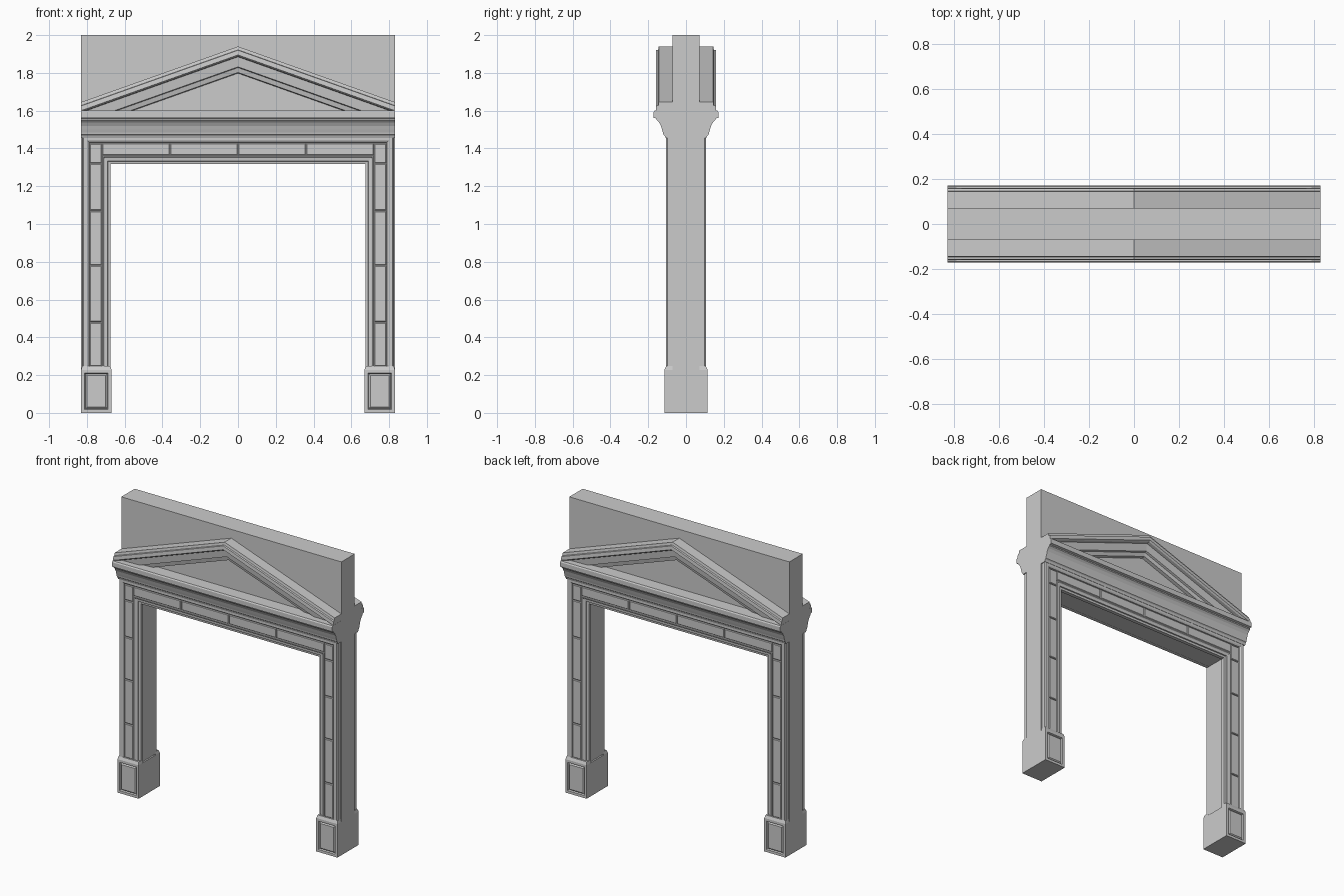
import bpy, bmesh, math
from mathutils import Vector

if "Cube" in bpy.data.objects:
    bpy.data.objects.remove(bpy.data.objects["Cube"], do_unlink=True)

stone = bpy.data.materials.new("grey stone")
stone.use_nodes = True
GREY = (0.6, 0.6, 0.6, 1)
stone.diffuse_color = GREY
stone.node_tree.nodes["Principled BSDF"].inputs["Base Color"].default_value = GREY

HALF, OPEN, OPEN_TOP = 0.83, 0.674, 1.317
SLOPE, SHELF = 0.355, 1.6


def finish(bm, name, both=False):
    """Turn a bmesh into an object, with a turned copy on the back if wanted."""
    bmesh.ops.remove_doubles(bm, verts=bm.verts, dist=1e-5)
    bmesh.ops.recalc_face_normals(bm, faces=bm.faces)
    mesh = bpy.data.meshes.new(name)
    bm.to_mesh(mesh)
    bm.free()
    mesh.materials.append(stone)
    sides = [("front_", 0), ("back_", math.pi)] if both else [("", 0)]
    for prefix, turn in sides:
        obj = bpy.data.objects.new(prefix + name, mesh)
        obj.rotation_euler.z = turn
        bpy.context.collection.objects.link(obj)


def loft(bm, rings, cap_ends=False):
    """Join open rings of points with quads, optionally capping the two ends."""
    rows = [[bm.verts.new(p) for p in ring] for ring in rings]
    for a, b in zip(rows, rows[1:]):
        for i in range(len(a) - 1):
            bm.faces.new((a[i], a[i + 1], b[i + 1], b[i]))
    if cap_ends:
        bm.faces.new([r[0] for r in rows])
        bm.faces.new([r[-1] for r in rows])
    return rows


def box(bm, x, y, z, chamfer=0):
    """Box between pairs of limits; the front edges may be chamfered."""
    verts = bmesh.ops.create_cube(bm, size=1)["verts"]
    for v in verts:
        v.co = Vector([r[0] if c < 0 else r[1] for c, r in zip(v.co, (x, y, z))])
    if chamfer:
        front = min(y)
        edges = {e for v in verts for e in v.link_edges
                 if all(abs(w.co.y - front) < 1e-6 for w in e.verts)}
        bmesh.ops.bevel(bm, geom=list(edges), offset=chamfer, segments=1, affect='EDGES')
    return verts


# wall with doorway
bm = bmesh.new()
inner = OPEN + 0.006
outline = [(-HALF, 0), (-HALF, 2), (HALF, 2), (HALF, 0),
           (inner, 0), (inner, OPEN_TOP + 0.006), (-inner, OPEN_TOP + 0.006), (-inner, 0)]
face = bm.faces.new([bm.verts.new((x, -0.072, z)) for x, z in outline])
extruded = bmesh.ops.extrude_face_region(bm, geom=[face])["geom"]
bmesh.ops.translate(bm, vec=(0, 0.144, 0),
                    verts=[g for g in extruded if isinstance(g, bmesh.types.BMVert)])
bmesh.ops.triangulate(bm, faces=[f for f in bm.faces if len(f.verts) > 4])
finish(bm, "wall")

# plinths with sunk and raised panels on both faces
for name, side in (("left_plinth", 1), ("right_plinth", -1)):
    bm = bmesh.new()
    xs = sorted((side * 0.67, side * HALF))
    box(bm, xs, (-0.114, 0.114), (0, 0.228))
    bm.normal_update()
    for f in [f for f in bm.faces if abs(f.normal.y) > 0.9]:
        for width, depth in ((0.025, 0), (0.006, -0.01), (0.012, 0.008)):
            bmesh.ops.inset_region(bm, faces=[f], thickness=width, depth=depth)
    # sloped cap course, front and back
    for y in (-1, 1):
        cap = box(bm, xs, sorted((y * 0.07, y * 0.114)), (0.228, 0.247))
        mid = sum(xs) / 2
        for v in cap:
            if v.co.z > 0.24:
                v.co.x = mid + (v.co.x - mid) * 0.94
                v.co.y *= 0.93
    finish(bm, name)

# moulded architrave: (distance from opening, depth) swept round the doorway
profile = [(0, 0.06), (0, 0.085), (0.014, 0.087), (0.016, 0.094), (0.032, 0.096),
           (0.038, 0.101), (0.044, 0.101), (0.046, 0.092), (0.112, 0.092),
           (0.115, 0.1), (0.124, 0.106), (0.144, 0.106), (0.15, 0.098), (0.15, 0.06)]
bm = bmesh.new()
rings = []
for off, depth in profile:
    x, top = OPEN + off, OPEN_TOP + off
    rings.append([(-x, -depth, 0.23), (-x, -depth, top),
                  (x, -depth, top), (x, -depth, 0.23)])
loft(bm, rings, cap_ends=True)
finish(bm, "architrave", True)

# facing blocks set in the architrave with thin joints
bm = bmesh.new()
JOINT, DEPTH = 0.002, (-0.1, -0.085)
lo, hi = OPEN + 0.048, OPEN + 0.111
courses = [0.245, 0.48, 0.78, 1.07, 1.32, OPEN_TOP + 0.111]
for a, b in zip(courses, courses[1:]):
    for xs in ((lo, hi), (-hi, -lo)):
        box(bm, xs, DEPTH, (a + JOINT, b - JOINT), 0.004)
breaks = [-lo, -0.36, 0, 0.36, lo]
for a, b in zip(breaks, breaks[1:]):
    box(bm, (a + JOINT, b - JOINT), DEPTH, (OPEN_TOP + 0.048, OPEN_TOP + 0.111), 0.004)
finish(bm, "facing_blocks", True)

# cornice: (depth, height) run along the wall
cornice = [(0.06, 1.455), (0.108, 1.455), (0.113, 1.468), (0.12, 1.474), (0.122, 1.485),
           (0.127, 1.5), (0.133, 1.52), (0.143, 1.538), (0.155, 1.55), (0.155, 1.558),
           (0.171, 1.562), (0.171, 1.592), (0.166, SHELF), (0.06, SHELF)]
bm = bmesh.new()
loft(bm, [[(-HALF, -d, z), (HALF, -d, z)] for d, z in cornice], cap_ends=True)
finish(bm, "cornice", True)

# triangular pediment: (apex height, depth) from the outer edge to the sunk field
rake = [(1.94, 0.06), (1.94, 0.144), (1.922, 0.147), (1.92, 0.158), (1.895, 0.16),
        (1.887, 0.15), (1.885, 0.128), (1.832, 0.122), (1.828, 0.108),
        (1.802, 0.102), (1.798, 0.08)]
bm = bmesh.new()
rings = []
for apex, depth in rake:
    x = min(HALF, (apex - SHELF) / SLOPE)
    z = apex - x * SLOPE
    rings.append([(-x, -depth, z), (0, -depth, apex), (x, -depth, z)])
rows = loft(bm, rings)
bm.faces.new(rows[-1])
for end in (0, 2):
    edge = [r[end] for r in rows if abs(r[end].co.x) > HALF - 0.001]
    corner = bm.verts.new((edge[0].co.x, -0.06, SHELF))
    bm.faces.new(edge + [corner])
finish(bm, "pediment", True)
